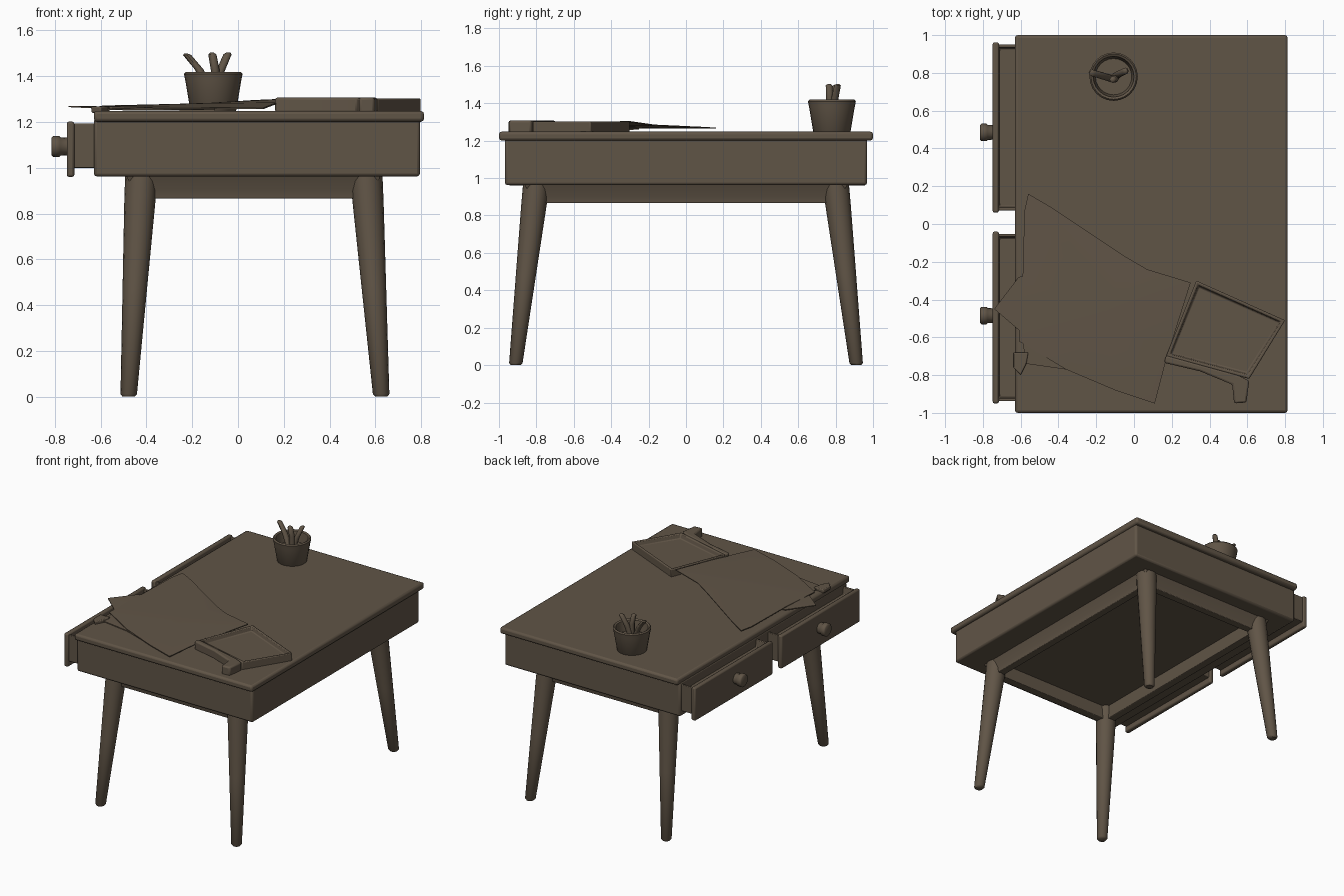
import bpy, bmesh, math
from mathutils import Vector

old = bpy.data.objects.get("Cube")
if old:
    bpy.data.objects.remove(old, do_unlink=True)

wood = bpy.data.materials.new("dark brown wood")
wood.use_nodes = True
COLOUR = (0.118, 0.09, 0.062, 1)
wood.diffuse_color = COLOUR
wood.node_tree.nodes["Principled BSDF"].inputs["Base Color"].default_value = COLOUR


def finish(bm, name, bevel=0.0, angle=35):
    """Turn a bmesh into a shaded object, optionally with rounded edges."""
    bmesh.ops.recalc_face_normals(bm, faces=bm.faces)
    mesh = bpy.data.meshes.new(name)
    bm.to_mesh(mesh)
    bm.free()
    obj = bpy.data.objects.new(name, mesh)
    bpy.context.collection.objects.link(obj)
    mesh.materials.append(wood)
    if bevel:
        mod = obj.modifiers.new("rounding", "BEVEL")
        mod.width, mod.segments = bevel, 2
    bpy.ops.object.select_all(action="DESELECT")
    obj.select_set(True)
    bpy.context.view_layer.objects.active = obj
    bpy.ops.object.shade_smooth_by_angle(angle=math.radians(angle))


def prism(name, outline, z0, z1, rim=0, recess=0, bevel=0.006):
    """Extrude an outline upward; a rim leaves a sunken tray in the top."""
    bm = bmesh.new()
    base = bm.faces.new([bm.verts.new((x, y, z0)) for x, y in outline])
    new = bmesh.ops.extrude_face_region(bm, geom=[base])["geom"]
    bmesh.ops.translate(bm, verts=[v for v in new if isinstance(v, bmesh.types.BMVert)],
                        vec=(0, 0, z1 - z0))
    if rim:
        top = [f for f in new if isinstance(f, bmesh.types.BMFace)]
        bmesh.ops.recalc_face_normals(bm, faces=bm.faces)
        for step, drop in ((rim, 0), (0.012, recess)):
            bmesh.ops.inset_region(bm, faces=top, thickness=step)
            bmesh.ops.translate(bm, verts=top[0].verts[:], vec=(0, 0, -drop))
    finish(bm, name, bevel)


def box(name, x0, x1, y0, y1, z0, z1, **kw):
    prism(name, [(x0, y0), (x1, y0), (x1, y1), (x0, y1)], z0, z1, **kw)


def skin(bm, loops, closed=False):
    """Bridge consecutive vertex loops with quads."""
    for a, b in zip(loops, loops[1:] + loops[:1] if closed else loops[1:]):
        for i in range(len(a)):
            j = (i + 1) % len(a)
            bm.faces.new((a[i], a[j], b[j], b[i]))


def tube(name, rings, sides=16):
    """Skin circles given as (centre, radius), following the path direction."""
    bm = bmesh.new()
    axis = Vector(rings[-1][0]) - Vector(rings[0][0])
    upright = abs(axis.z) > abs(axis.x)
    u = Vector((1, 0, 0)) if upright else Vector((0, 0, 1))
    v = Vector((0, 1, 0))
    steps = [2 * math.pi * i / sides for i in range(sides)]
    loops = [[bm.verts.new(Vector(centre) + r * (u * math.cos(a) + v * math.sin(a)))
              for a in steps] for centre, r in rings]
    skin(bm, loops)
    bm.faces.new(loops[0])
    bm.faces.new(loops[-1])
    finish(bm, name, angle=50)


def sheet(name, edge, middle):
    """Thin closed paper fanned out from a middle point."""
    bm = bmesh.new()
    layers = []
    for drop in (0, 0.006):
        ring = [bm.verts.new((x, y, z - drop)) for x, y, z in edge]
        hub = bm.verts.new((middle[0], middle[1], middle[2] - drop))
        for a, b in zip(ring, ring[1:] + ring[:1]):
            bm.faces.new((a, b, hub))
        layers.append(ring)
    skin(bm, layers)
    finish(bm, name)


# Table top and body
box("table_top", -0.63, 0.813, -1, 1, 1.201, 1.248, bevel=0.014)
box("table_body", -0.63, 0.795, -0.968, 0.968, 0.962, 1.215, bevel=0.014)

# Apron frame, flaring outward where it meets the body
bm = bmesh.new()
loops = []
for out, z in ((0.03, 0.866), (0.035, 0.9), (0.065, 0.97), (-0.03, 0.97), (-0.025, 0.866)):
    loops.append([bm.verts.new((0.0675 + sx * (0.4925 + out), sy * (0.8 + out), z))
                  for sx, sy in ((-1, -1), (1, -1), (1, 1), (-1, 1))])
skin(bm, loops, closed=True)
finish(bm, "apron_frame", bevel=0.004)

# Splayed tapered legs
for side, x_top, x_foot in (("right", -0.422, -0.478), ("left", 0.56, 0.626)):
    for end, s in (("front", -1), ("back", 1)):
        top, foot = Vector((x_top, s * 0.8, 0.97)), Vector((x_foot, s * 0.911, 0))
        profile = [(0, 0.026), (0.012, 0.036), (0.5, 0.054), (0.88, 0.068), (1, 0.071)]
        tube(f"leg_{end}_{side}", [(foot.lerp(top, t), r) for t, r in profile])

# Two drawers pulled slightly open, each with a round knob
for end, y0, y1, mid in (("front", -0.95, -0.04, -0.485), ("back", 0.06, 0.962, 0.485)):
    box(f"drawer_front_{end}", -0.748, -0.715, y0, y1, 0.96, 1.202, bevel=0.01)
    box(f"drawer_box_{end}", -0.735, -0.6, y0 + 0.012, y1 - 0.012, 1.0, 1.194,
        rim=0.02, recess=0.05, bevel=0.004)
    tube(f"drawer_knob_{end}", [((x, mid, 1.093), r) for x, r in
         ((-0.735, 0.038), (-0.775, 0.04), (-0.78, 0.046), (-0.808, 0.046), (-0.814, 0.039))])

# Pencil cup with a hollow inside
CX, CY = -0.108, 0.78
cup = [(1.24, 0.092), (1.25, 0.1), (1.38, 0.122), (1.41, 0.128), (1.419, 0.12),
       (1.412, 0.108), (1.34, 0.096)]
tube("pencil_cup", [((CX, CY, z), r) for z, r in cup], 24)

# Pencils leaning in the cup
for start, bend, tip in (((-0.12, 0.77, 1.33), (-0.17, 0.785, 1.43), (-0.222, 0.8, 1.492)),
                         ((-0.1, 0.77, 1.33), (-0.1, 0.768, 1.43), (-0.112, 0.765, 1.495)),
                         ((-0.1, 0.78, 1.33), (-0.078, 0.795, 1.42), (-0.046, 0.81, 1.495))):
    end = Vector(tip) + (Vector(tip) - Vector(bend)) * 0.12
    tube("pencil", [(start, 0.019), (bend, 0.019), (tip, 0.018), (end, 0.008)], 8)

# Loose papers, curling up from the table
sheet("upper_paper",
      [(-0.56, 0.16, 1.27), (-0.44, 0.09, 1.274), (-0.05, -0.17, 1.286), (0.07, -0.24, 1.296),
       (0.3, -0.31, 1.306), (0.17, -0.72, 1.285), (0.11, -0.95, 1.262), (-0.1, -0.88, 1.264),
       (-0.36, -0.77, 1.266), (-0.61, -0.62, 1.268), (-0.59, -0.3, 1.272), (-0.58, 0.07, 1.27)],
      (-0.15, -0.45, 1.282))
sheet("lower_paper",
      [(-0.74, -0.45, 1.271), (-0.61, -0.28, 1.268), (-0.3, -0.25, 1.265), (-0.1, -0.6, 1.258),
       (-0.1, -0.86, 1.254), (-0.36, -0.77, 1.256), (-0.57, -0.74, 1.258), (-0.6, -0.57, 1.264)],
      (-0.4, -0.55, 1.265))
prism("paper_clip_block", [(-0.64, -0.76), (-0.6, -0.8), (-0.57, -0.74), (-0.56, -0.68), (-0.64, -0.68)],
      1.24, 1.268)

# Shallow tray with a raised rim, and a bar with a turned end beside it
prism("desk_tray", [(0.17, -0.7), (0.61, -0.82), (0.8, -0.51), (0.33, -0.3)],
      1.24, 1.303, rim=0.022, recess=0.032)
prism("tray_bar", [(0.16, -0.735), (0.35, -0.78), (0.52, -0.85), (0.53, -0.95), (0.595, -0.945),
                   (0.61, -0.83), (0.55, -0.8), (0.17, -0.695)], 1.24, 1.307, bevel=0.01)
